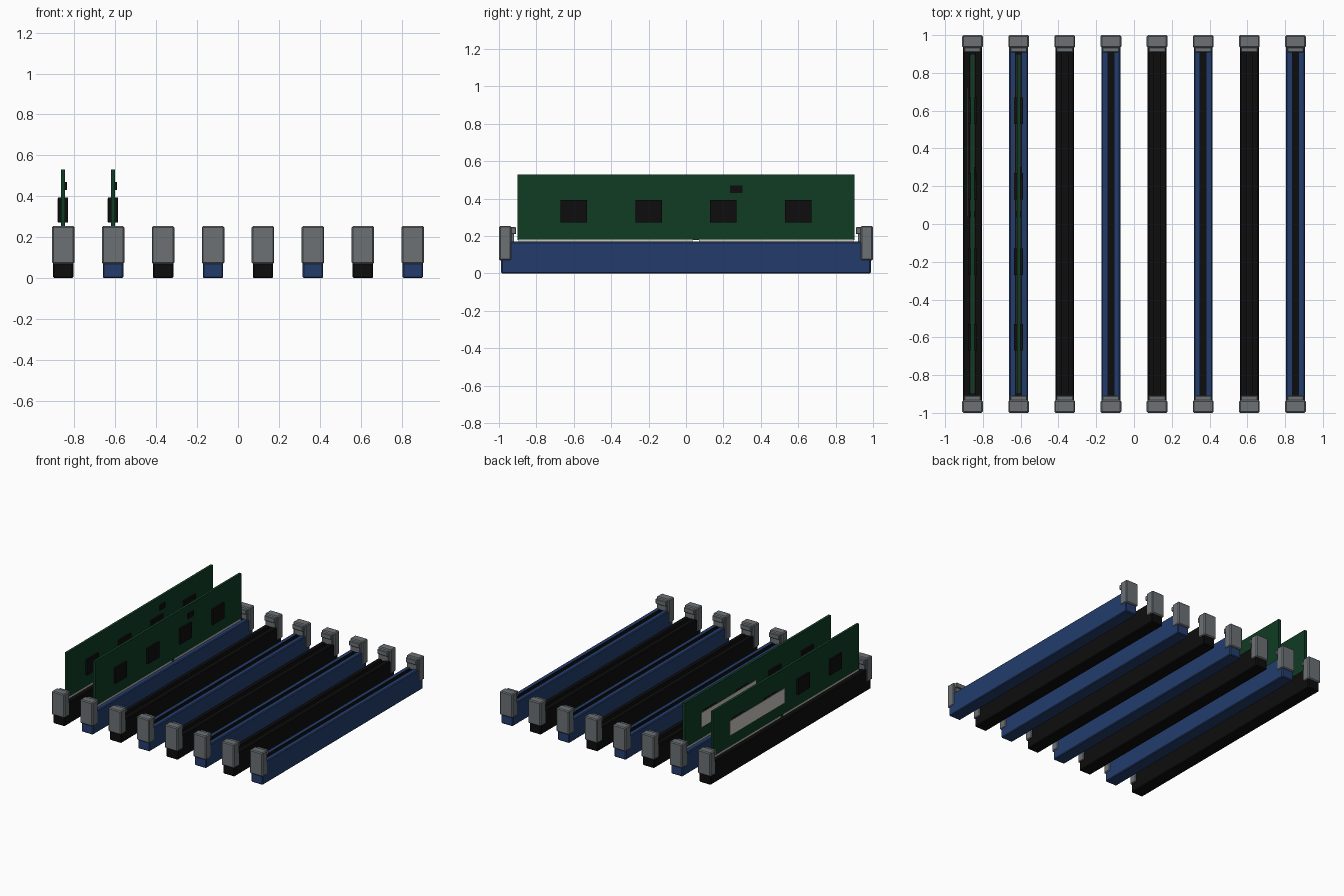
import bpy, bmesh
from mathutils import Vector

if "Cube" in bpy.data.objects:
    bpy.data.objects.remove(bpy.data.objects["Cube"])


def material(name, r, g, b):
    m = bpy.data.materials.new(name)
    m.use_nodes = True
    m.diffuse_color = (r, g, b, 1)
    m.node_tree.nodes["Principled BSDF"].inputs["Base Color"].default_value = (r, g, b, 1)
    return m


BLACK = material("black plastic", 0.004, 0.004, 0.004)
BLUE = material("blue plastic", 0.017, 0.046, 0.15)
GREY = material("grey clip", 0.15, 0.165, 0.175)
GREEN = material("green board", 0.005, 0.045, 0.017)
PALE = material("pale label", 0.62, 0.59, 0.54)


def box_mesh(lo, hi, bevel=0):
    """Axis-aligned box between two corners, optionally chamfered."""
    lo, hi = Vector(lo), Vector(hi)
    bm = bmesh.new()
    bmesh.ops.create_cube(bm, size=1)
    for v in bm.verts:
        v.co = (lo + hi) / 2 + v.co * (hi - lo)
    if bevel:
        bmesh.ops.bevel(bm, geom=bm.edges[:], offset=bevel, segments=1, affect='EDGES')
    return bm


def add(name, bm, mats, x):
    bm.normal_update()
    mesh = bpy.data.meshes.new(name)
    bm.to_mesh(mesh)
    bm.free()
    for m in mats:
        mesh.materials.append(m)
    ob = bpy.data.objects.new(name, mesh)
    ob.location.x = x
    bpy.context.collection.objects.link(ob)
    return ob


def box(name, lo, hi, mat, x, bevel=0):
    return add(name, box_mesh(lo, hi, bevel), [mat], x)


def slot(name, mat, x):
    """Long socket body with a dark channel sunk into its top."""
    bm = box_mesh((-0.05, -0.988, 0), (0.05, 0.988, 0.17), 0.006)
    top = max(bm.faces, key=lambda f: f.calc_center_median().z)
    bmesh.ops.inset_individual(bm, faces=[top], thickness=0.01)
    for v in top.verts:
        v.co.x = 0.016 if v.co.x > 0 else -0.016
        v.co.y = 0.92 if v.co.y > 0 else -0.92
    new = bmesh.ops.extrude_face_region(bm, geom=[top])["geom"]
    for v in new:
        if isinstance(v, bmesh.types.BMVert):
            v.co.z -= 0.04
    if top.is_valid:
        bmesh.ops.delete(bm, geom=[top], context='FACES_ONLY')
    for f in bm.faces:
        if all(abs(v.co.x) < 0.02 for v in f.verts):
            f.material_index = 1
    add(name, bm, [mat, BLACK], x)


def clip(name, side, x):
    """Retaining clip: outer block with a latch nose facing the channel."""
    def span(a, b):
        return min(a * side, b * side), max(a * side, b * side)
    y0, y1 = span(0.933, 1.0)
    box(name, (-0.055, y0, 0.07), (0.055, y1, 0.255), GREY, x, 0.007)
    y0, y1 = span(0.908, 0.94)
    box(name + "_nose", (-0.045, y0, 0.21), (0.045, y1, 0.248), GREY, x, 0.004)
    y0, y1 = span(0.92, 0.94)
    box(name + "_foot", (-0.04, y0, 0.165), (0.04, y1, 0.212), GREY, x)


def memory_board(name, x):
    box(name, (-0.01, -0.9, 0.178), (0.01, 0.9, 0.53), GREEN, x)
    # Edge tongue with a key gap, faced with contact strips
    for i, (y0, y1) in enumerate([(-0.895, 0.035), (0.07, 0.895)]):
        box(f"{name}_tongue_{i}", (-0.009, y0, 0.132), (0.009, y1, 0.18), GREEN, x)
        for s in (-1, 1):
            a, b = sorted((0.008 * s, 0.012 * s))
            box(f"{name}_contacts_{i}_{'left' if s > 0 else 'right'}",
                (a, y0, 0.134), (b, y1, 0.181), PALE, x)
    # Memory chips on both faces
    for s in (-1, 1):
        a, b = sorted((0.009 * s, 0.024 * s))
        for i in range(4):
            y = -0.6 + 0.4 * i
            box(f"{name}_chip_{i}_{'left' if s > 0 else 'right'}",
                (a, y - 0.071, 0.272), (b, y + 0.071, 0.393), BLACK, x)
    box(name + "_controller", (0.009, 0.236, 0.43), (0.018, 0.302, 0.47), BLACK, x)
    box(name + "_label", (-0.027, 0.04, 0.275), (-0.023, 0.72, 0.39), PALE, x)


# Row of eight sockets in alternating colours
for n in range(8):
    x = -0.855 + n * 1.71 / 7
    slot(f"slot_{n}", BLUE if n % 2 else BLACK, x)
    clip(f"front_clip_{n}", -1, x)
    clip(f"back_clip_{n}", 1, x)
    if n < 2:
        memory_board(f"memory_board_{n}", x)
